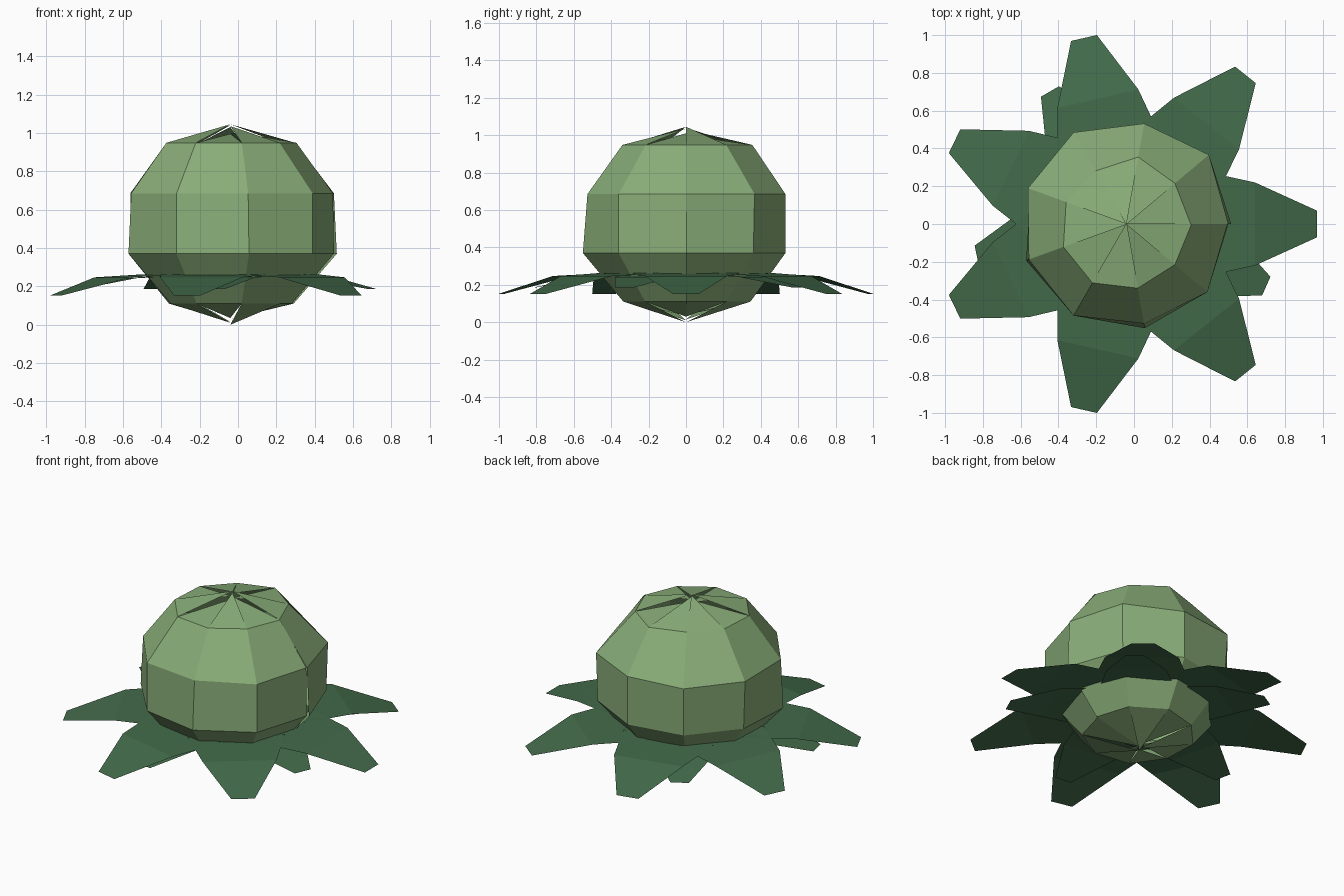
import bpy, math

if "Cube" in bpy.data.objects:
    bpy.data.objects.remove(bpy.data.objects["Cube"])

CX = -0.04  # plant axis sits slightly left of the bounding-box centre


def material(name, rgb):
    m = bpy.data.materials.new(name)
    m.diffuse_color = (*rgb, 1)
    m.use_nodes = True
    m.node_tree.nodes["Principled BSDF"].inputs["Base Color"].default_value = m.diffuse_color
    return m


def make_object(name, verts, faces, mat):
    me = bpy.data.meshes.new(name)
    me.from_pydata(verts, [], faces)
    me.materials.append(mat)
    ob = bpy.data.objects.new(name, me)
    bpy.context.collection.objects.link(ob)
    return ob


def polar(r, ang, z, side=0.0):
    """Point at radius r along ang, shifted sideways by side."""
    c, s = math.cos(ang), math.sin(ang)
    return (CX + r * c - side * s, r * s + side * c, z)


head_green = material("light green", (0.25, 0.42, 0.19))
leaf_green = material("dark leaf green", (0.055, 0.145, 0.068))

# Head: nine-sided uneven globe, open seam at angle 0, one loose tip per pole triangle
rings = [
    (0.11, [.33, .34, .35, .33, .34, .33, .35, .34, .34, .32]),
    (0.37, [.555, .56, .54, .54, .54, .565, .56, .56, .56, .54]),
    (0.685, [.54, .57, .54, .56, .555, .55, .56, .535, .56, .535]),
    (0.948, [.34, .335, .36, .325, .34, .355, .36, .345, .335, .345]),
]
N = 9
verts = [polar(r, math.tau * i / N, z) for z, radii in rings for i, r in enumerate(radii)]
faces = []
for j in range(len(rings) - 1):
    for i in range(N):
        a = j * (N + 1) + i
        faces.append((a, a + 1, a + N + 2, a + N + 1))
top_tips = [1.045, 1.0, 1.03, 1.04, 1.01, 1.045, 0.995, 1.035, 1.01]
low_tips = [0.03, 0.0, 0.04, 0.015, 0.05, 0.01, 0.035, 0.0, 0.03]
last = (len(rings) - 1) * (N + 1)
for i in range(N):
    verts += [(CX, 0, low_tips[i]), (CX, 0, top_tips[i])]
    k = len(verts)
    faces.append((i + 1, i, k - 2))
    faces.append((last + i, last + i + 1, k - 1))
make_object("cabbage_head", verts, faces, head_green)


# Leaves: thin flat-sided sheets that narrow and droop towards a blunt tip
def leaf(name, ang, profile):
    v = [polar(r, ang, z, s * w) for r, w, z in profile for s in (-1, 1)]
    f = [(2 * i, 2 * i + 2, 2 * i + 3, 2 * i + 1) for i in range(len(profile) - 1)]
    make_object(name, v, f, leaf_green)


outer = [(0.36, 0.29, 0.263), (0.68, 0.22, 0.247), (1.01, 0.07, 0.152)]
inner = [(0.34, 0.22, 0.254), (0.54, 0.176, 0.242), (0.81, 0.055, 0.186)]
for i in range(7):
    leaf(f"outer_leaf_{i + 1}", math.tau * i / 7, outer)
for i in range(5):
    leaf(f"inner_leaf_{i + 1}", math.radians(-24 + 72 * i), inner)
